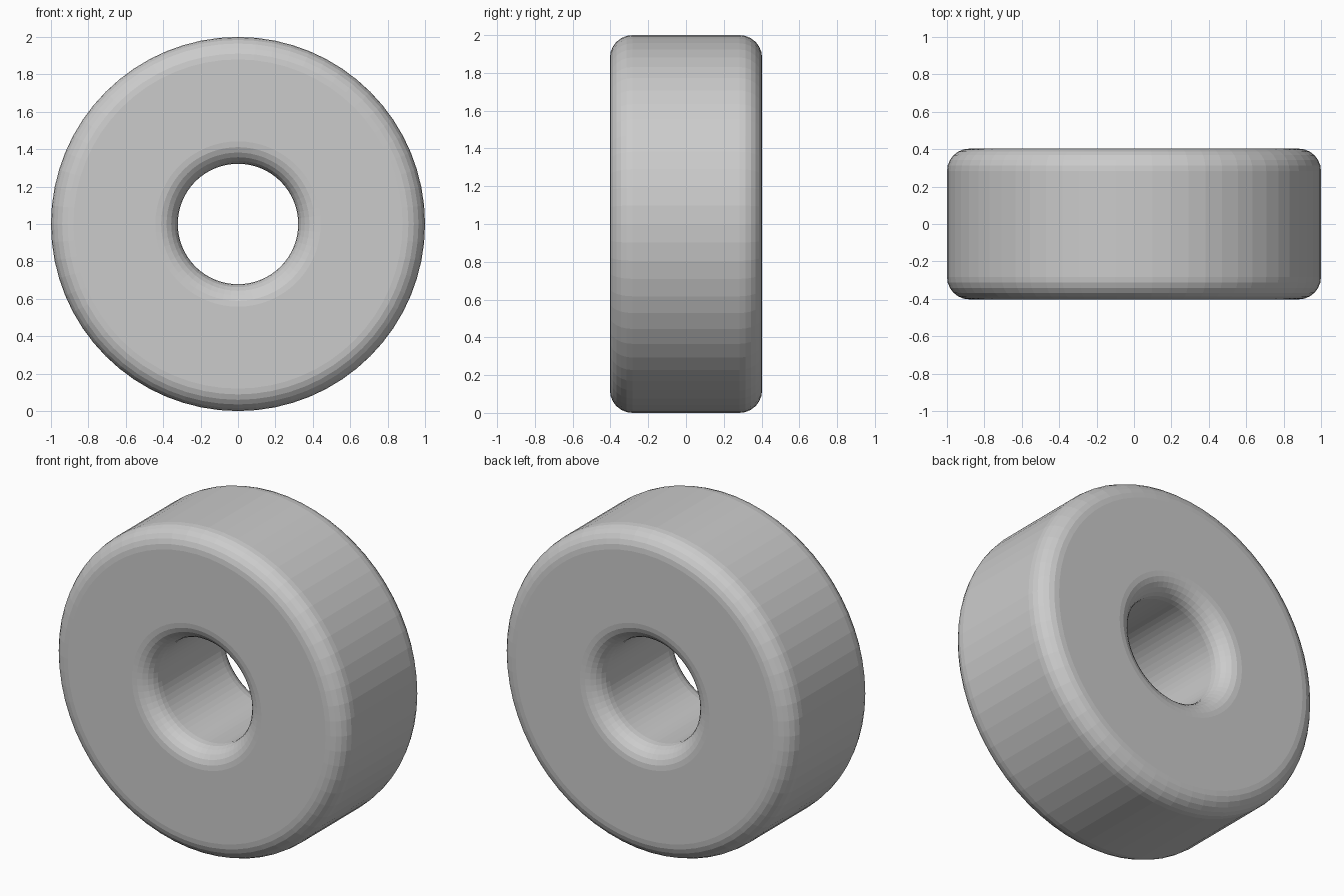
import bpy, bmesh
from math import sin, cos, pi

if "Cube" in bpy.data.objects:
    bpy.data.objects.remove(bpy.data.objects["Cube"])

OUTER, INNER, HALF_W, ROUND = 1.0, 0.322, 0.403, 0.12
SIDES, STEPS = 64, 6

# Rounded-rectangle cross-section as (radius, y) points
profile = []
corners = [(OUTER - ROUND, HALF_W - ROUND, 0), (INNER + ROUND, HALF_W - ROUND, pi / 2),
           (INNER + ROUND, -HALF_W + ROUND, pi), (OUTER - ROUND, -HALF_W + ROUND, 1.5 * pi)]
for r, y, start in corners:
    for i in range(STEPS + 1):
        a = start + i / STEPS * pi / 2
        profile.append((r + ROUND * cos(a), y + ROUND * sin(a)))

# Revolve the cross-section around the y axis
bm = bmesh.new()
rings = []
for s in range(SIDES):
    t = 2 * pi * s / SIDES
    rings.append([bm.verts.new((r * cos(t), y, 1 + r * sin(t))) for r, y in profile])
n = len(profile)
for s in range(SIDES):
    a, b = rings[s], rings[(s + 1) % SIDES]
    for i in range(n):
        j = (i + 1) % n
        bm.faces.new((a[i], a[j], b[j], b[i]))
bmesh.ops.recalc_face_normals(bm, faces=bm.faces)

# Wheel ring, flat-shaded facets
mesh = bpy.data.meshes.new("wheel_ring")
bm.to_mesh(mesh)
bm.free()
bpy.context.collection.objects.link(bpy.data.objects.new("wheel_ring", mesh))
